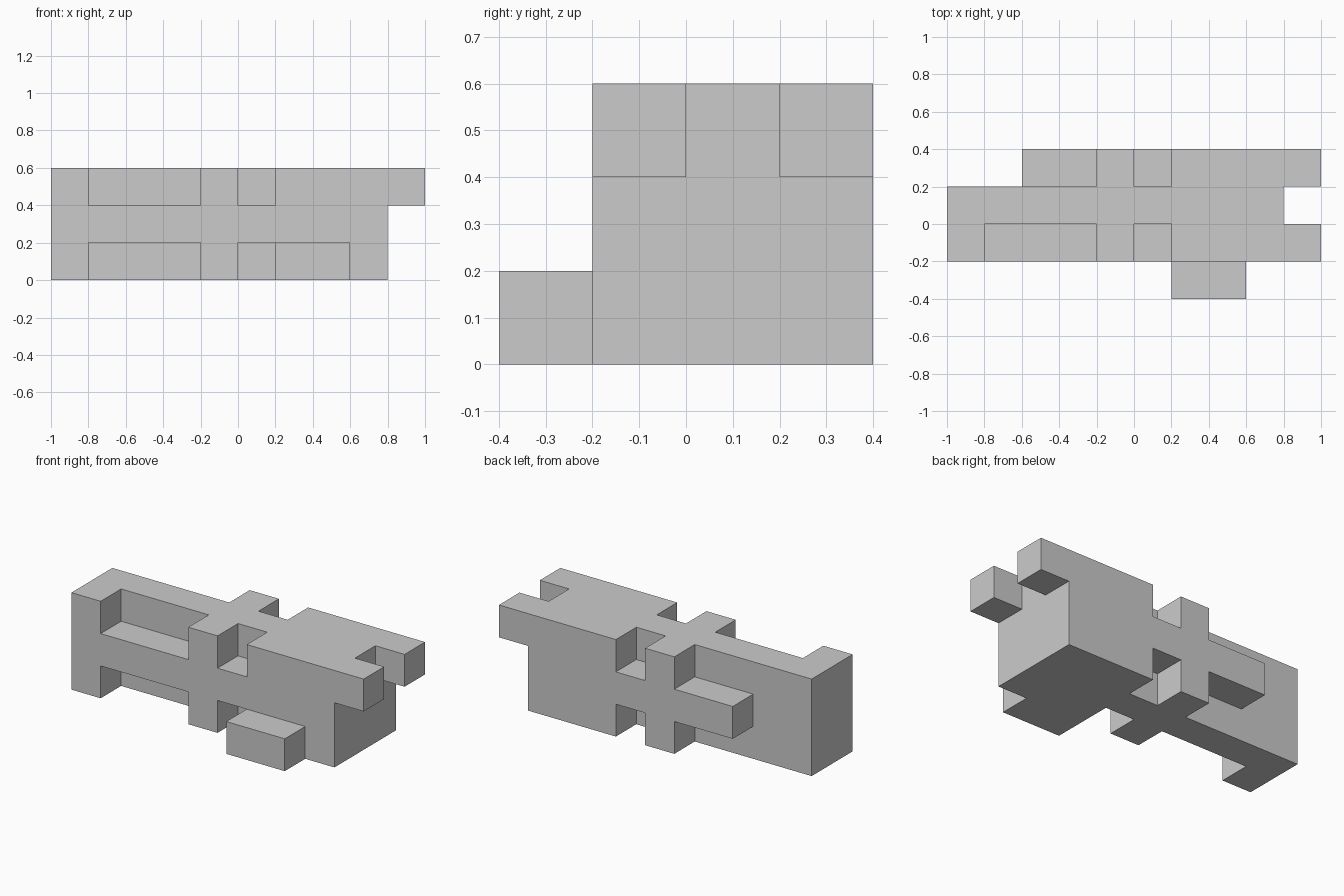
import bpy
import bmesh
from itertools import product

if "Cube" in bpy.data.objects:
    bpy.data.objects.remove(bpy.data.objects["Cube"])

U = 0.2                      # edge of one grid unit
ORIGIN = (-1.0, -0.4, 0.0)
cells = set()


def box(x, y, z, fill=True):
    """Add or cut a box of grid units; each argument is a (start, end) pair."""
    block = set(product(range(*x), range(*y), range(*z)))
    if fill:
        cells.update(block)
    else:
        cells.difference_update(block)


# Main bar and thick right-hand block
box((0, 9), (1, 3), (0, 3))
box((6, 9), (3, 4), (0, 3))
# Two upper prongs on the right end
for y in (1, 3):
    box((9, 10), (y, y + 1), (2, 3))
# Front recesses, top and bottom
for z in (0, 2):
    box((1, 4), (1, 2), (z, z + 1), fill=False)
    box((5, 6), (1, 2), (z, z + 1), fill=False)
# Rear pillar and horizontal rear arm
box((4, 5), (3, 4), (0, 3))
box((2, 6), (3, 4), (1, 2))
# Front foot
box((6, 8), (0, 1), (0, 1))

# Skin the outside of the filled units
bm = bmesh.new()
verts = {}


def vert(p):
    if p not in verts:
        verts[p] = bm.verts.new([o + U * c for o, c in zip(ORIGIN, p)])
    return verts[p]


for cell in cells:
    for axis, side in product(range(3), (0, 1)):
        neighbour = list(cell)
        neighbour[axis] += 2 * side - 1
        if tuple(neighbour) in cells:
            continue
        a, b = (axis + 1) % 3, (axis + 2) % 3
        corners = []
        for da, db in ((0, 0), (1, 0), (1, 1), (0, 1)):
            p = list(cell)
            p[axis] += side
            p[a] += da
            p[b] += db
            corners.append(vert(tuple(p)))
        bm.faces.new(corners if side else corners[::-1])

# Merge coplanar squares into clean flat faces
bmesh.ops.dissolve_limit(bm, angle_limit=0.01, verts=bm.verts[:], edges=bm.edges[:])

mesh = bpy.data.meshes.new("interlocking_block")
bm.to_mesh(mesh)
bm.free()
bpy.context.collection.objects.link(bpy.data.objects.new("interlocking_block", mesh))
